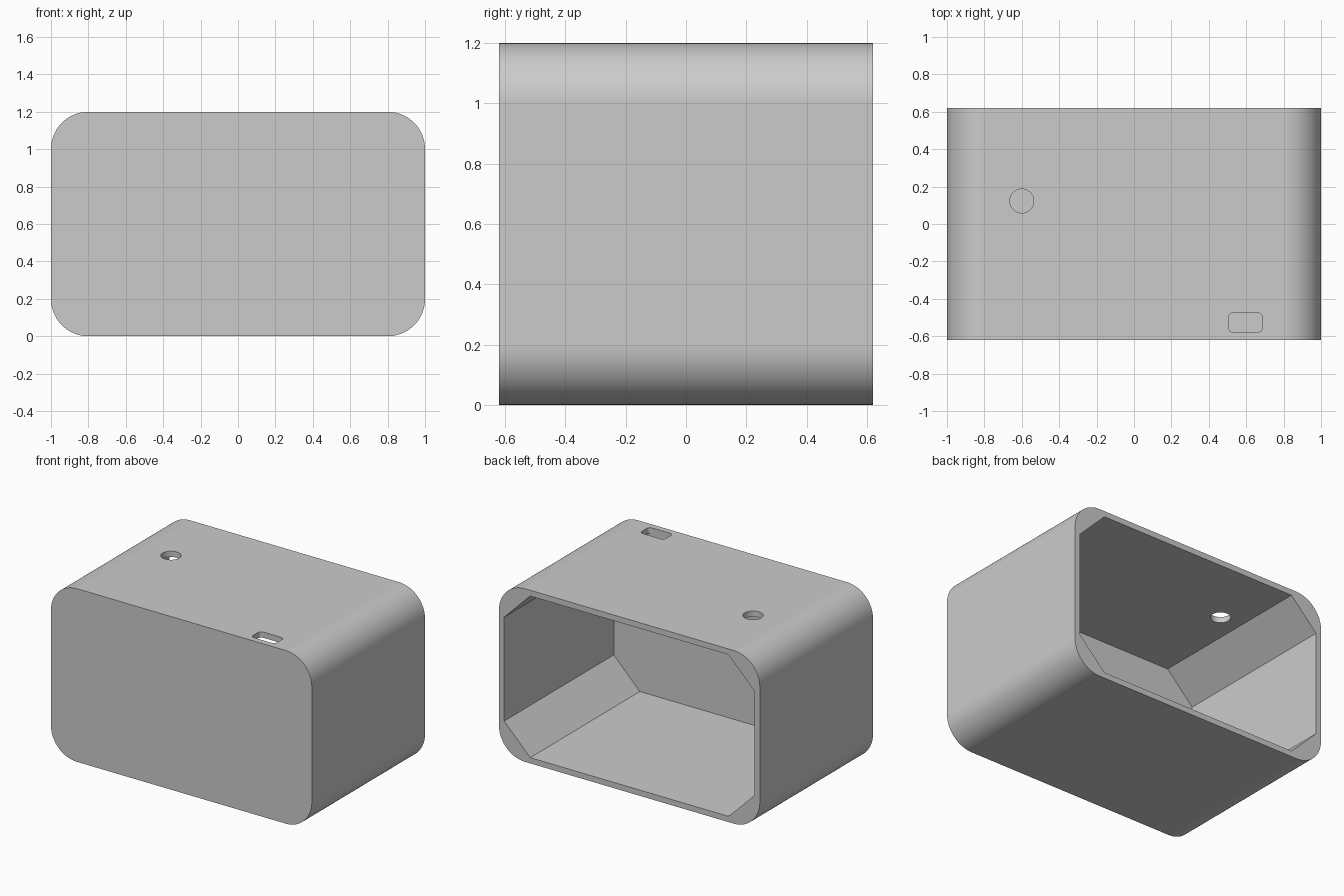
import bpy
import bmesh
from math import cos, sin, pi, radians
from mathutils import Matrix, Vector

if "Cube" in bpy.data.objects:
    bpy.data.objects.remove(bpy.data.objects["Cube"], do_unlink=True)

WIDTH, DEPTH, HEIGHT = 2.0, 1.24, 1.2
WALL, CORNER = 0.04, 0.2

grey = bpy.data.materials.new("light grey")
grey.use_nodes = True
grey.diffuse_color = (0.6, 0.6, 0.6, 1)
grey.node_tree.nodes["Principled BSDF"].inputs["Base Color"].default_value = (0.6, 0.6, 0.6, 1)


def rounded_rect(w, h, r, steps):
    """Outline centred on the origin; one step gives chamfered corners."""
    points = []
    for i, (sx, sy) in enumerate([(1, 1), (-1, 1), (-1, -1), (1, -1)]):
        for k in range(steps + 1):
            a = (i + k / steps) * pi / 2
            points.append((sx * (w / 2 - r) + r * cos(a), sy * (h / 2 - r) + r * sin(a)))
    return points


def prism(name, outline, length, matrix):
    """Extrude an outline along its local z, then place it."""
    bm = bmesh.new()
    base = bm.faces.new([bm.verts.new((x, y, 0)) for x, y in outline])
    extruded = bmesh.ops.extrude_face_region(bm, geom=[base])["geom"]
    top = [v for v in extruded if isinstance(v, bmesh.types.BMVert)]
    bmesh.ops.translate(bm, verts=top, vec=(0, 0, length))
    bmesh.ops.transform(bm, matrix=matrix, verts=bm.verts)
    bmesh.ops.recalc_face_normals(bm, faces=bm.faces)
    mesh = bpy.data.meshes.new(name)
    bm.to_mesh(mesh)
    bm.free()
    mesh.materials.append(grey)
    obj = bpy.data.objects.new(name, mesh)
    bpy.context.collection.objects.link(obj)
    return obj


def along_y(y):
    return Matrix.Translation(Vector((0, y, HEIGHT / 2))) @ Matrix.Rotation(radians(-90), 4, "X")


def through_top(x, y):
    return Matrix.Translation(Vector((x, y, HEIGHT - 0.15)))


# Rounded outer body, closed at the front
housing = prism("housing", rounded_rect(WIDTH, HEIGHT, CORNER, 20), DEPTH, along_y(-DEPTH / 2))

# Chamfered cavity open at the back, round hole and slot in the top
cutters = [
    prism("cavity_cutter", rounded_rect(WIDTH - 2 * WALL, HEIGHT - 2 * WALL, CORNER, 1),
          DEPTH, along_y(WALL - DEPTH / 2)),
    prism("round_hole_cutter", [(0.064 * cos(k * pi / 24), 0.064 * sin(k * pi / 24)) for k in range(48)],
          0.3, through_top(-0.6, 0.123)),
    prism("slot_cutter", rounded_rect(0.184, 0.102, 0.025, 6), 0.3, through_top(0.596, -0.527)),
]

bpy.ops.object.select_all(action="DESELECT")
bpy.context.view_layer.objects.active = housing
housing.select_set(True)
for cutter in cutters:
    cutter.hide_render = True
    cut = housing.modifiers.new(cutter.name, "BOOLEAN")
    cut.operation = "DIFFERENCE"
    cut.solver = "EXACT"
    cut.object = cutter
    bpy.ops.object.modifier_apply(modifier=cut.name)
    bpy.data.objects.remove(cutter, do_unlink=True)

# Smooth curved walls, crisp edges, flat large faces
bpy.ops.object.shade_smooth_by_angle(angle=radians(30))
weighted = housing.modifiers.new("flat_faces", "WEIGHTED_NORMAL")
weighted.keep_sharp = True
